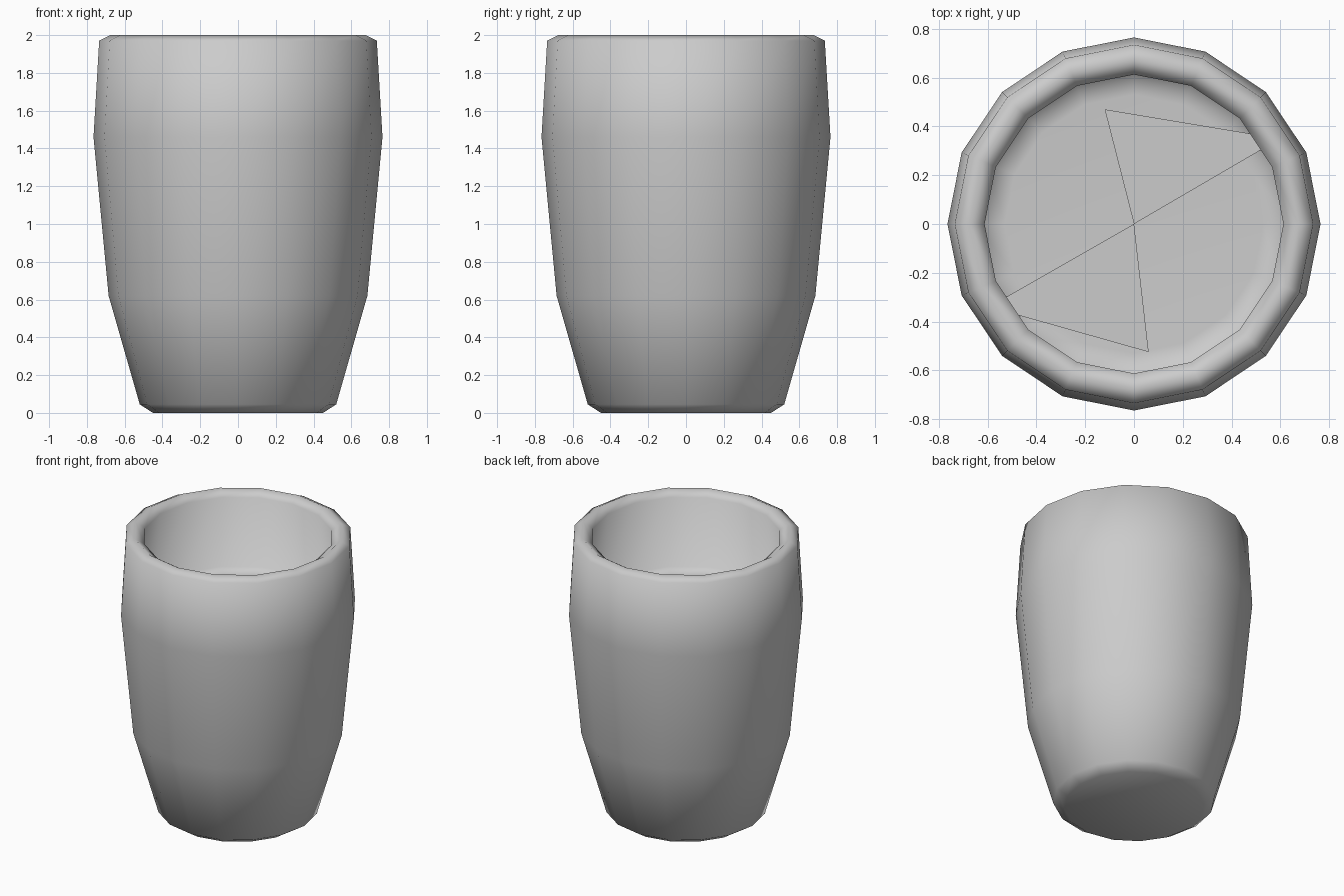
import bpy, bmesh
from math import cos, sin, pi

cube = bpy.data.objects.get("Cube")
if cube:
    bpy.data.objects.remove(cube)

SIDES = 16

# Single grey clay colour
grey = bpy.data.materials.new("grey_ceramic")
colour = (0.6, 0.6, 0.6, 1)
grey.diffuse_color = colour
grey.use_nodes = True
grey.node_tree.nodes["Principled BSDF"].inputs["Base Color"].default_value = colour


def add_object(name, bm, smooth):
    mesh = bpy.data.meshes.new(name)
    for face in bm.faces:
        face.smooth = smooth
    bm.to_mesh(mesh)
    bm.free()
    mesh.materials.append(grey)
    obj = bpy.data.objects.new(name, mesh)
    bpy.context.collection.objects.link(obj)
    return obj


def lathe(name, profile):
    """Turn a (radius, height) profile and close it with a fan at each end."""
    bm = bmesh.new()
    rings = [[bm.verts.new((r * cos(2 * pi * i / SIDES), r * sin(2 * pi * i / SIDES), z))
              for i in range(SIDES)] for r, z in profile]
    bottom = bm.verts.new((0, 0, profile[0][1]))
    top = bm.verts.new((0, 0, profile[-1][1]))
    for i in range(SIDES):
        j = (i + 1) % SIDES
        for a, b in zip(rings, rings[1:]):
            bm.faces.new((a[i], a[j], b[j], b[i]))
        bm.faces.new((rings[0][j], rings[0][i], bottom))
        bm.faces.new((rings[-1][i], rings[-1][j], top))
    return add_object(name, bm, True)


# Cup: foot, bulging outer wall, rounded rim, inner wall, inner floor
lathe("cup", [(0.45, 0), (0.52, 0.045), (0.685, 0.62), (0.765, 1.46),
              (0.735, 1.97), (0.675, 2), (0.613, 1.96), (0.65, 1.45), (0.53, 1.44)])

# Two flat wedges meeting at the middle of the inner floor
bm = bmesh.new()
for wedge in (((0.6, 0.35), (-0.12, 0.47)), ((-0.595, -0.34), (0.06, -0.525))):
    bm.faces.new([bm.verts.new((x, y, 1.455)) for x, y in ((0, 0),) + wedge])
add_object("floor_wedges", bm, False)
